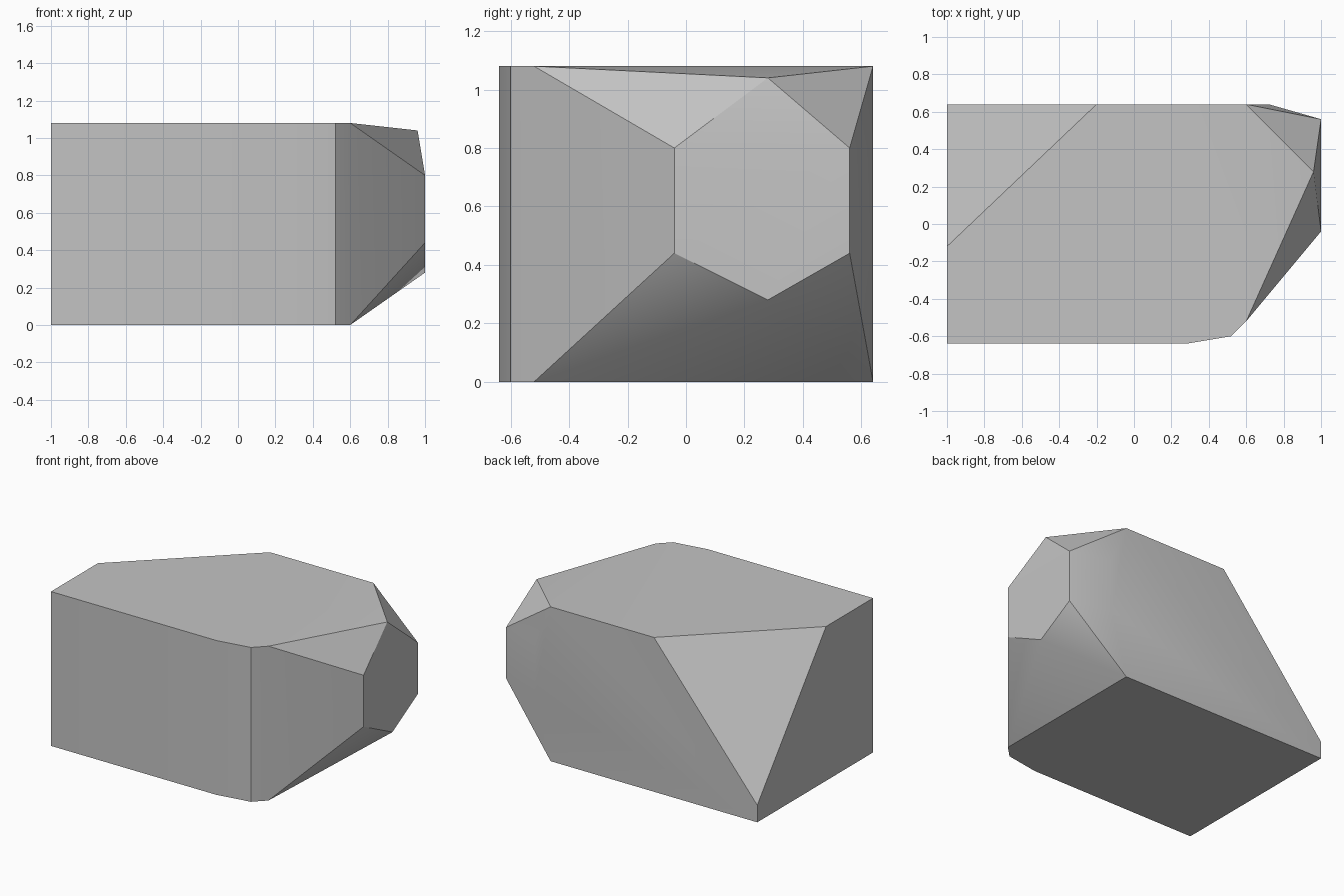
import bpy
import bmesh
from math import radians

default = bpy.data.objects.get("Cube")
if default:
    bpy.data.objects.remove(default, do_unlink=True)

HEIGHT = 1.08
BACK = 0.64


def make_material(name, colour):
    mat = bpy.data.materials.new(name)
    mat.use_nodes = True
    mat.diffuse_color = colour
    mat.node_tree.nodes["Principled BSDF"].inputs["Base Color"].default_value = colour
    return mat


def upright(profile, levels):
    """Repeat plan points at each given height."""
    return [(x, y, z) for x, y in profile for z in levels]


# Main block: plan outline shared by the base and the top
points = upright([(-1, -BACK), (0.28, -BACK), (0.52, -0.6), (0.6, -0.52), (0.6, BACK)],
                 (0, HEIGHT))

# Sliced back corner
points += [(-1, BACK, 0), (-1, BACK, 0.12), (-1, -0.12, HEIGHT), (-0.2, BACK, HEIGHT)]

# Faceted end with its upper and lower tips
points += upright([(1, -0.04), (1, 0.56), (0.72, BACK)], (0.44, 0.8))
points += [(1, 0.28, 0.28), (0.96, 0.28, 1.04)]

# Wrap the corner points in a solid and merge coplanar triangles
bm = bmesh.new()
for p in points:
    bm.verts.new(p)
bmesh.ops.convex_hull(bm, input=bm.verts[:])
bmesh.ops.dissolve_limit(bm, angle_limit=radians(0.5), verts=bm.verts[:], edges=bm.edges[:])
bmesh.ops.recalc_face_normals(bm, faces=bm.faces[:])

mesh = bpy.data.meshes.new("rock")
bm.to_mesh(mesh)
bm.free()
rock = bpy.data.objects.new("rock", mesh)
bpy.context.collection.objects.link(rock)
mesh.materials.append(make_material("stone grey", (0.55, 0.55, 0.55, 1)))

# Soften shallow bends, keep steep edges crisp
bpy.ops.object.select_all(action="DESELECT")
rock.select_set(True)
bpy.context.view_layer.objects.active = rock
bpy.ops.object.shade_smooth_by_angle(angle=radians(30))
